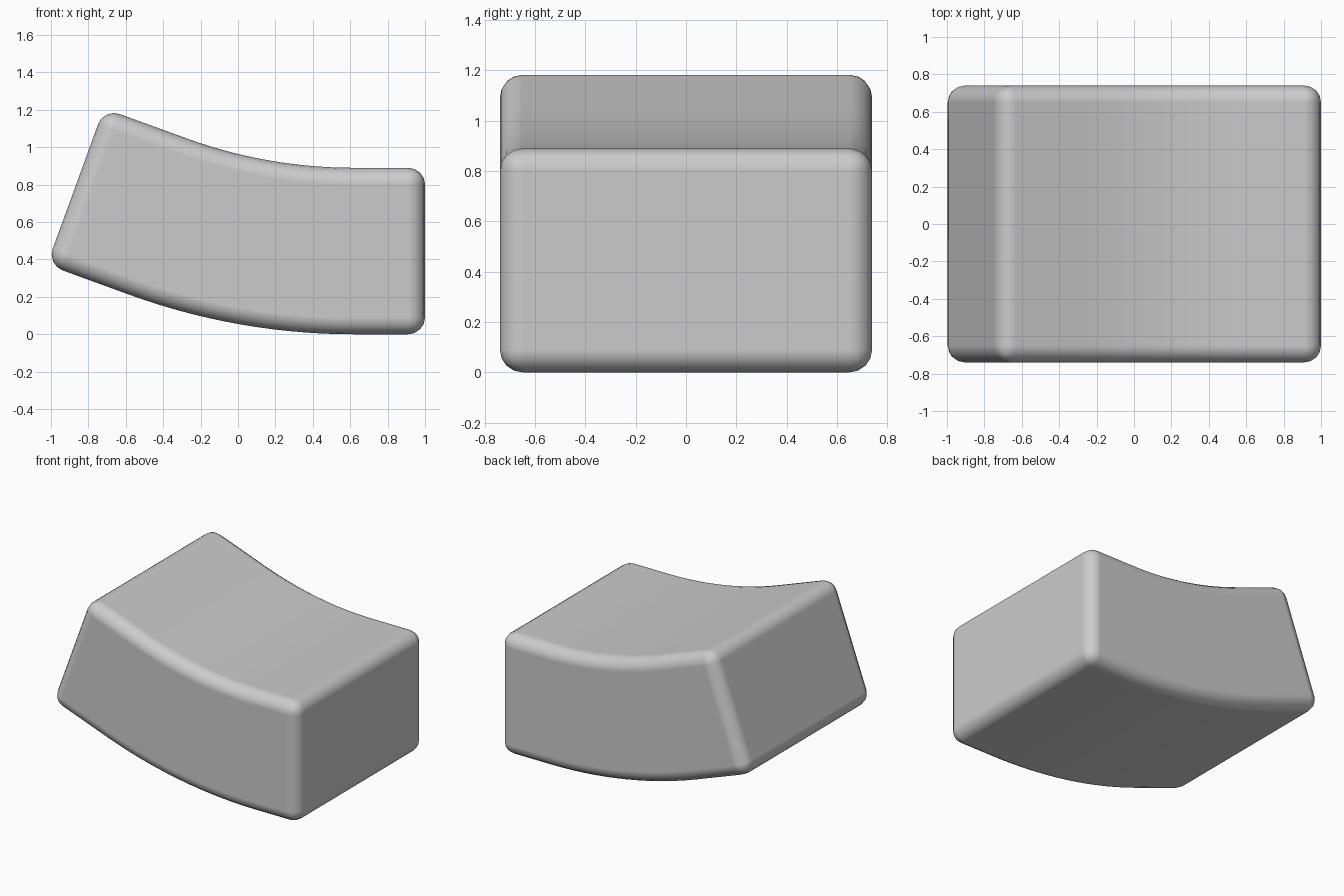
import bpy, bmesh
from math import radians, sin, cos, tan

if "Cube" in bpy.data.objects:
    bpy.data.objects.remove(bpy.data.objects["Cube"])

BEND = radians(20)
R = 3.5                      # bend radius of the underside
H = 0.89                     # block thickness
HALF_Y = 0.74
START_X = R * tan(BEND / 2)  # where the bend begins
TAIL = 0.47                  # straight length after the bend
STEPS = 14


def side_curve(radius):
    """Straight end, arc, straight tilted end, at one distance from the bend centre."""
    pts = [(1.0, R - radius)]
    for i in range(STEPS + 1):
        a = BEND * i / STEPS
        pts.append((START_X - radius * sin(a), R - radius * cos(a)))
    x, z = pts[-1]
    pts.append((x - TAIL * cos(BEND), z + TAIL * sin(BEND)))
    return pts


# bent block: side profile extruded across the width
profile = side_curve(R) + side_curve(R - H)[::-1]
bm = bmesh.new()
face = bm.faces.new([bm.verts.new((x, -HALF_Y, z)) for x, z in profile])
ext = bmesh.ops.extrude_face_region(bm, geom=[face])
verts = [g for g in ext["geom"] if isinstance(g, bmesh.types.BMVert)]
bmesh.ops.translate(bm, verts=verts, vec=(0, 2 * HALF_Y, 0))
bmesh.ops.recalc_face_normals(bm, faces=bm.faces)
for f in bm.faces:
    f.smooth = True
mesh = bpy.data.meshes.new("bent_block")
bm.to_mesh(mesh)
bm.free()
block = bpy.data.objects.new("bent_block", mesh)
bpy.context.collection.objects.link(block)

# rounded edges
bevel = block.modifiers.new("rounded_edges", "BEVEL")
bevel.width = 0.09
bevel.segments = 4
bevel.limit_method = "ANGLE"
bevel.angle_limit = radians(30)
bevel.harden_normals = True
